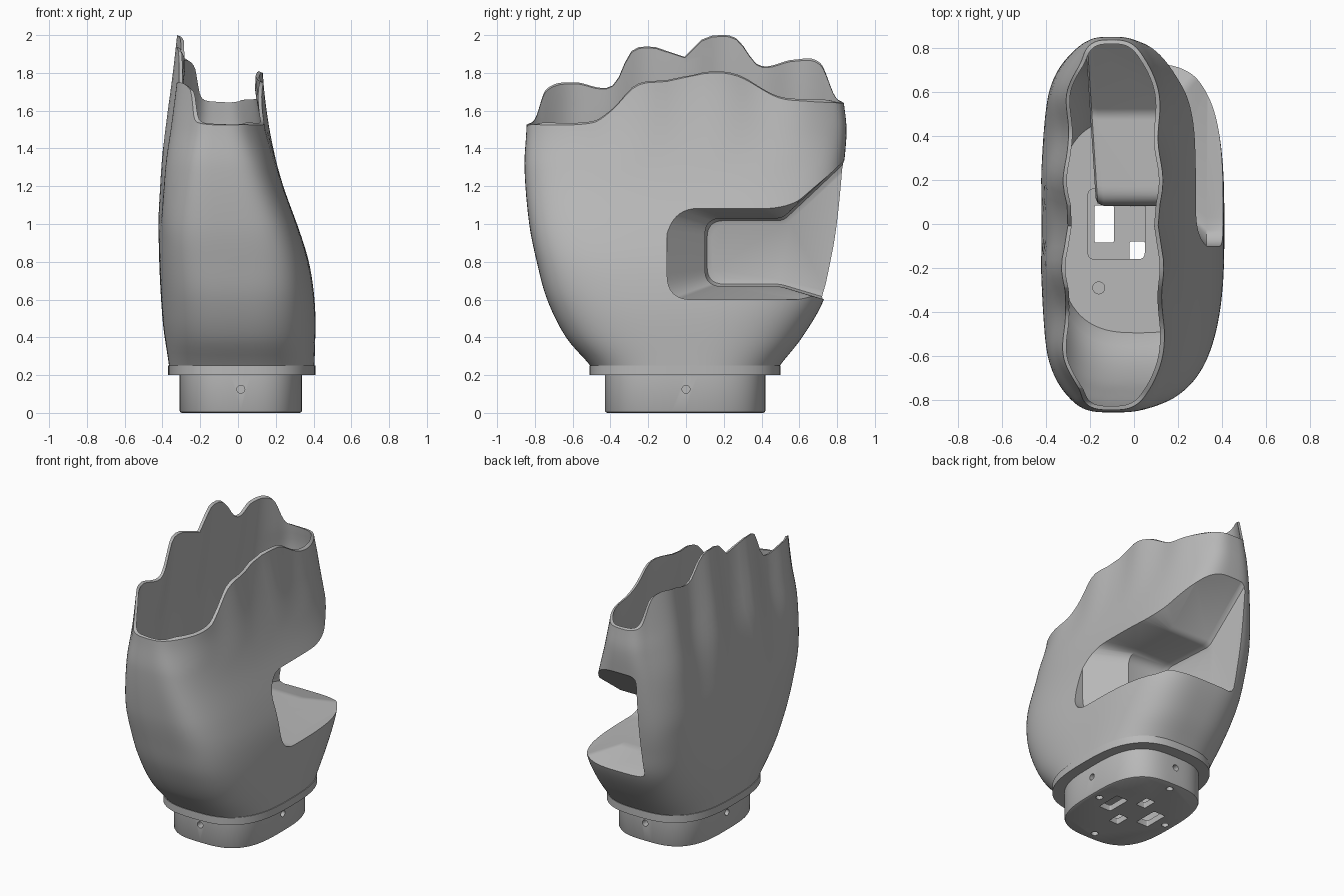
import bpy, bmesh, math

if "Cube" in bpy.data.objects:
    bpy.data.objects.remove(bpy.data.objects["Cube"])

WALL = 0.018
N = 160  # points around the shell

grey = bpy.data.materials.new("plain grey")
grey.diffuse_color = (0.48, 0.48, 0.48, 1)
grey.use_nodes = True
grey.node_tree.nodes["Principled BSDF"].inputs["Base Color"].default_value = grey.diffuse_color


def curve(table, t):
    """Smooth interpolation through (position, value) pairs."""
    if t <= table[0][0]:
        return table[0][1]
    if t >= table[-1][0]:
        return table[-1][1]
    i = max(k for k in range(len(table) - 1) if table[k][0] <= t)

    def slope(k):
        a, b = table[max(k - 1, 0)], table[min(k + 1, len(table) - 1)]
        return (b[1] - a[1]) / (b[0] - a[0])
    (x0, y0), (x1, y1) = table[i], table[i + 1]
    h = x1 - x0
    s = (t - x0) / h
    return ((2*s**3 - 3*s*s + 1) * y0 + (s**3 - 2*s*s + s) * h * slope(i)
            + (3*s*s - 2*s**3) * y1 + (s**3 - s*s) * h * slope(i + 1))


# Silhouettes by height
BACK = [(.25, -.365), (.5, -.40), (.95, -.42), (1.2, -.405), (1.4, -.385), (1.6, -.355), (1.8, -.328), (2.1, -.295)]
PALM = [(.25, .405), (.5, .41), (.65, .40), (.8, .375), (.95, .33), (1.2, .24), (1.4, .185), (1.6, .145), (1.8, .12), (2.1, .11)]
LOW_Y = [(.25, -.505), (.4, -.635), (.6, -.735), (.8, -.79), (1, -.83), (1.3, -.855), (1.5, -.845), (2.1, -.83)]
HIGH_Y = [(.25, .495), (.4, .615), (.6, .73), (.8, .775), (1, .805), (1.3, .835), (1.5, .85), (1.65, .835), (2.1, .80)]
SQUARE = [(.25, 2.8), (.5, 3.2), (.8, 3.7), (1, 3.8), (1.3, 3.5), (1.5, 3.1), (2.1, 3.0)]
# Rim heights along y
RIM_BACK = [(-.845, 1.525), (-.80, 1.56), (-.75, 1.71), (-.6, 1.75), (-.45, 1.72), (-.38, 1.75), (-.3, 1.91), (-.2, 1.94),
            (-.11, 1.92), (-.05, 1.885), (0, 1.885), (.05, 1.92), (.11, 1.98), (.2, 2.0), (.3, 1.98), (.41, 1.84), (.6, 1.87),
            (.74, 1.85), (.8, 1.68), (.845, 1.64)]
RIM_PALM = [(-.845, 1.525), (-.5, 1.535), (-.4, 1.6), (-.27, 1.73), (-.1, 1.755), (.15, 1.8), (.3, 1.78), (.5, 1.67), (.65, 1.65), (.845, 1.64)]


def spow(v, p):
    return math.copysign(abs(v) ** p, v)


def shell_point(a, z, inset):
    """Point of the shell cross-section with finger scallops towards the rim."""
    c, s = math.cos(a), math.sin(a)
    x0, x1 = curve(BACK, z) + inset, curve(PALM, z) - inset
    y0, y1 = curve(LOW_Y, z) + inset, curve(HIGH_Y, z) - inset
    p = 2 / curve(SQUARE, z)
    y = (y0 + y1) / 2 + (y1 - y0) / 2 * spow(s, p)
    x = (x0 + x1) / 2 + (x1 - x0) / 2 * spow(c, p)
    fade = min(max((z - (0.9 if c < 0 else 1.3)) / 0.7, 0), 1)
    x -= math.copysign(0.018 * fade * min(1, abs(c) * 2), c) * math.cos(2 * math.pi * y / 0.4)
    return (x, y, z)


def loft(name, rings, strip=False):
    """Closed solid through rings of points."""
    bm = bmesh.new()
    rows = [[bm.verts.new(p) for p in r] for r in rings]
    n = len(rows[0])
    for a, b in zip(rows, rows[1:]):
        for i in range(n):
            bm.faces.new((a[i], a[(i + 1) % n], b[(i + 1) % n], b[i]))
    bm.faces.new(rows[0])
    if strip:  # cap an uneven rim straight across
        top, q = rows[-1], n // 4
        for k in range(n // 2):
            ids = [q - k, q + k, q + k + 1, q - k - 1]
            vs = list(dict.fromkeys(top[i % n] for i in ids))
            bm.faces.new(vs)
    else:
        bm.faces.new(rows[-1])
    bmesh.ops.recalc_face_normals(bm, faces=bm.faces)
    me = bpy.data.meshes.new(name)
    bm.to_mesh(me)
    bm.free()
    ob = bpy.data.objects.new(name, me)
    bpy.context.collection.objects.link(ob)
    me.materials.append(grey)
    return ob


def cut(ob, tool):
    m = ob.modifiers.new("cut", 'BOOLEAN')
    m.operation, m.solver, m.object = 'DIFFERENCE', 'EXACT', tool
    bpy.context.view_layer.objects.active = ob
    bpy.ops.object.modifier_apply(modifier=m.name)
    bpy.data.objects.remove(tool)


def oval(cx, cy, rx, ry, z, p=2.0, n=96):
    return [(cx + rx * spow(math.cos(t), 2 / p), cy + ry * spow(math.sin(t), 2 / p), z)
            for t in (2 * math.pi * i / n for i in range(n))]


def hole(cx, cy, rx, ry, z0, z1, p=2.0):
    return loft("cutter", [oval(cx, cy, rx, ry, z, p, 32) for z in (z0, z1)])


def rounded(x, pts, radii, tilt):
    """Ring in the y-z plane with each corner rounded."""
    out = []
    for i, ((y, z), r) in enumerate(zip(pts, radii)):
        ends = []
        for qy, qz in (pts[i - 1], pts[(i + 1) % len(pts)]):
            d = math.hypot(qy - y, qz - z)
            ends.append((y + (qy - y) * r / d, z + (qz - z) * r / d))
        (ay, az), (by, bz) = ends
        for k in range(9):
            s = k / 8
            yy = (1 - s)**2 * ay + 2*s*(1 - s) * y + s*s * by
            zz = (1 - s)**2 * az + 2*s*(1 - s) * z + s*s * bz
            out.append((x + tilt * (yy - 0.1), yy, zz))
    return out


def pocket(grow):
    """Thumb pocket: box flaring to a wide mouth, open towards +y."""
    def inner(x, g, tilt=-.065):
        pts = [(.10 - g, .67 - g), (.50, .67 - g), (1.1, .49 - g), (1.1, 1.58 + g), (.51 - g/2, 1.03 + g), (.10 - g, 1.03 + g)]
        return rounded(x, pts, (.09, .03, .01, .01, .03, .09), tilt)

    def outer(x, g):
        pts = [(-.10 - g, .60 - g), (.73, .60 - g), (1.1, .49 - g), (1.1, 1.58 + g), (.55 - g/2, 1.10 + g), (-.10 - g, 1.10 + g)]
        return rounded(x, pts, (.13, .03, .01, .01, .2, .13), 0)
    g = grow
    return loft("thumb_pocket", [inner(-.155 - g, g - .035), inner(-.147 - g, g - .012), inner(-.12 - g, g),
                                 inner(.13, g, 0), outer(.33, g), outer(.7, g)])


# Palm shell: outer solid minus cavity minus pocket
angles = [2 * math.pi * i / N for i in range(N)]
rim = []
for a in angles:
    y = 0.845 * spow(math.sin(a), 2 / 3.1)
    rim.append(curve(RIM_BACK if math.cos(a) < 0 else RIM_PALM, y))
LEVELS = 44
shell = loft("palm_shell", [[shell_point(a, .248 + (r - .248) * k / LEVELS, 0) for a, r in zip(angles, rim)]
                            for k in range(LEVELS + 1)], strip=True)
cavity = loft("cavity", [[shell_point(a, .24 + 1.86 * k / LEVELS, WALL) for a in angles]
                         for k in range(LEVELS + 1)])
cut(cavity, pocket(WALL))
cut(shell, cavity)
cut(shell, pocket(0))

# Wrist flange, also the floor of the shell
flange = loft("wrist_flange", [oval(.02, -.005, .39, .505, z, 2.8) for z in (.2, .25)])
cut(flange, hole(-.08, 0, .13, .16, .1, .3, 12))
cut(flange, hole(-.16, -.29, .027, .027, .23, .3))

# Wrist plug: hollow cup with connector and screw holes
plug = loft("wrist_plug", [oval(.015, -.005, .325 - d, .425 - d, z, 3.0)
                           for z, d in ((0, .012), (.004, .004), (.012, 0), (.201, 0))])
cut(plug, loft("cutter", [oval(.015, -.005, .24, .33, z, 3.0) for z in (.04, .3)]))
for s in (-1, 1):
    cut(plug, hole(.015 + s * .15, 0, .045, .085, -.1, .1, 14))
    cut(plug, hole(.015, s * .13, .035, .05, -.1, .1, 14))
    cut(plug, hole(.015 + s * .265, 0, .022, .022, -.1, .025))
    cut(plug, hole(.015, s * .36, .022, .022, -.1, .025))
    # set-screw holes in the sides
    ring = oval(0, 0, .021, .021, 0, 2, 24)
    cut(plug, loft("cutter", [[(.015 + s * d, u, .125 + v) for u, v, _ in ring] for d in (.27, .45)]))
    cut(plug, loft("cutter", [[(.015 + u, s * d, .125 + v) for u, v, _ in ring] for d in (.36, .55)]))

# Smooth shading with sharp edges kept
for ob in (shell, flange, plug):
    bpy.ops.object.select_all(action='DESELECT')
    ob.select_set(True)
    bpy.context.view_layer.objects.active = ob
    bpy.ops.object.shade_smooth_by_angle(angle=math.radians(32))
